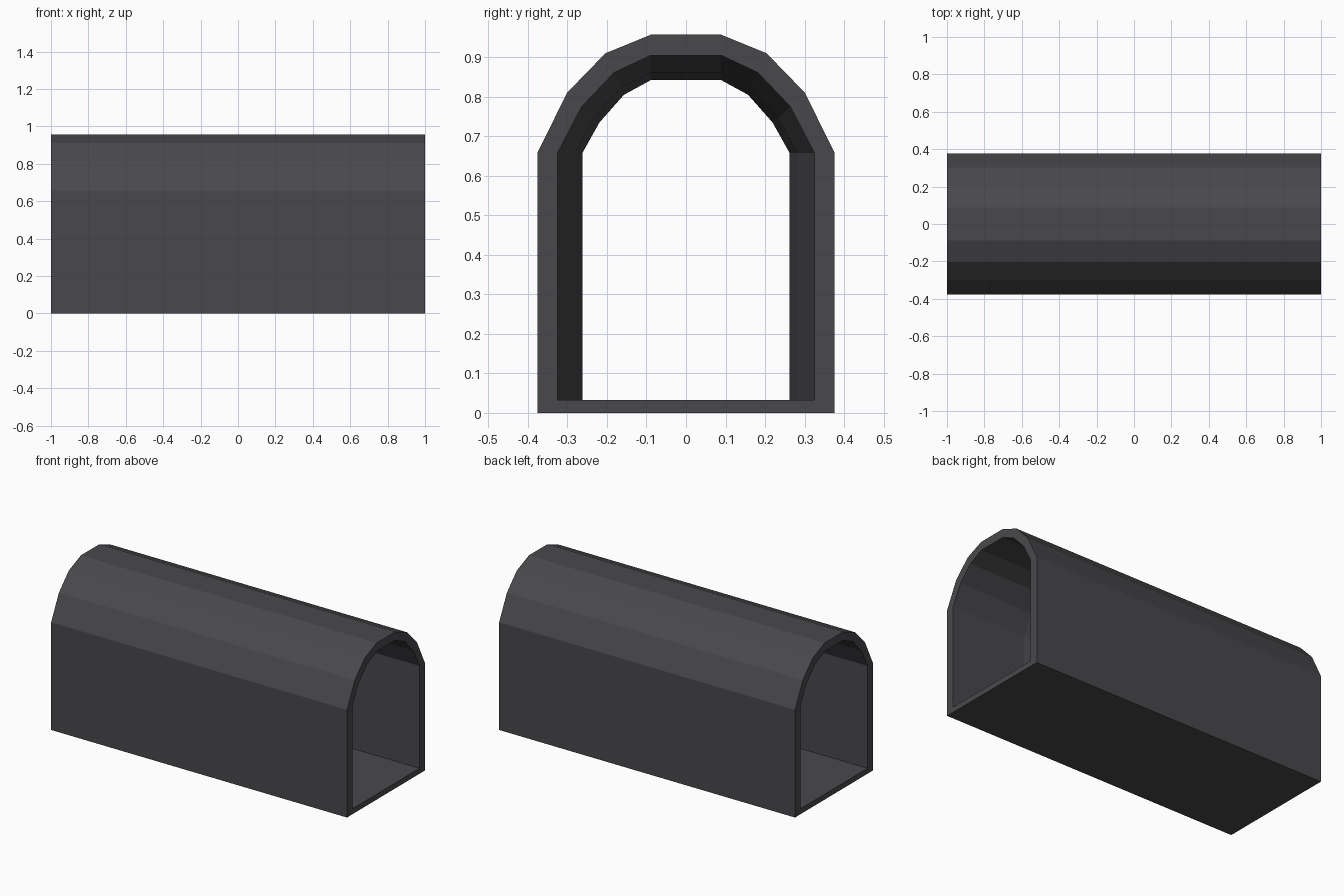
import bpy, bmesh

if "Cube" in bpy.data.objects:
    bpy.data.objects.remove(bpy.data.objects["Cube"])

# dark grey used for the whole tunnel
grey = bpy.data.materials.new("dark grey")
grey.diffuse_color = (0.066, 0.065, 0.071, 1.0)
grey.use_nodes = True
grey.node_tree.nodes["Principled BSDF"].inputs["Base Color"].default_value = grey.diffuse_color

# half profiles (y, z) from floor to crown
OUTER = [(0.376, 0.0), (0.376, 0.658), (0.301, 0.81), (0.204, 0.91), (0.089, 0.957)]
INNER = [(0.325, 0.033), (0.325, 0.658), (0.264, 0.775), (0.182, 0.861), (0.089, 0.905)]
NARROW = [(0.262, 0.033), (0.262, 0.658), (0.219, 0.735), (0.157, 0.805), (0.089, 0.842)]


def ring(bm, half, x):
    """Closed arch-shaped ring of vertices, mirrored across y = 0."""
    pts = half + [(-y, z) for y, z in reversed(half)]
    return [bm.verts.new((x, y, z)) for y, z in pts]


def bridge(bm, a, b):
    n = len(a)
    for i in range(n):
        j = (i + 1) % n
        bm.faces.new((a[i], a[j], b[j], b[i]))


def blend(t):
    return [(a + (c - a) * t, b + (d - b) * t) for (a, b), (c, d) in zip(INNER, NARROW)]


bm = bmesh.new()
# outer shell
left, right = ring(bm, OUTER, -1), ring(bm, OUTER, 1)
bridge(bm, left, right)

# inner passage, bulging inwards around the middle
stations = [(-1, 0), (-0.5, 0), (-0.25, 0.69), (0, 1), (0.25, 0.69), (0.5, 0), (1, 0)]
inner = [ring(bm, blend(t), x) for x, t in stations]
for a, b in zip(inner, inner[1:]):
    bridge(bm, a, b)

# end rims
bridge(bm, left, inner[0])
bridge(bm, right, inner[-1])

bmesh.ops.recalc_face_normals(bm, faces=bm.faces)
mesh = bpy.data.meshes.new("tunnel")
bm.to_mesh(mesh)
bm.free()
mesh.materials.append(grey)
bpy.context.collection.objects.link(bpy.data.objects.new("tunnel", mesh))
